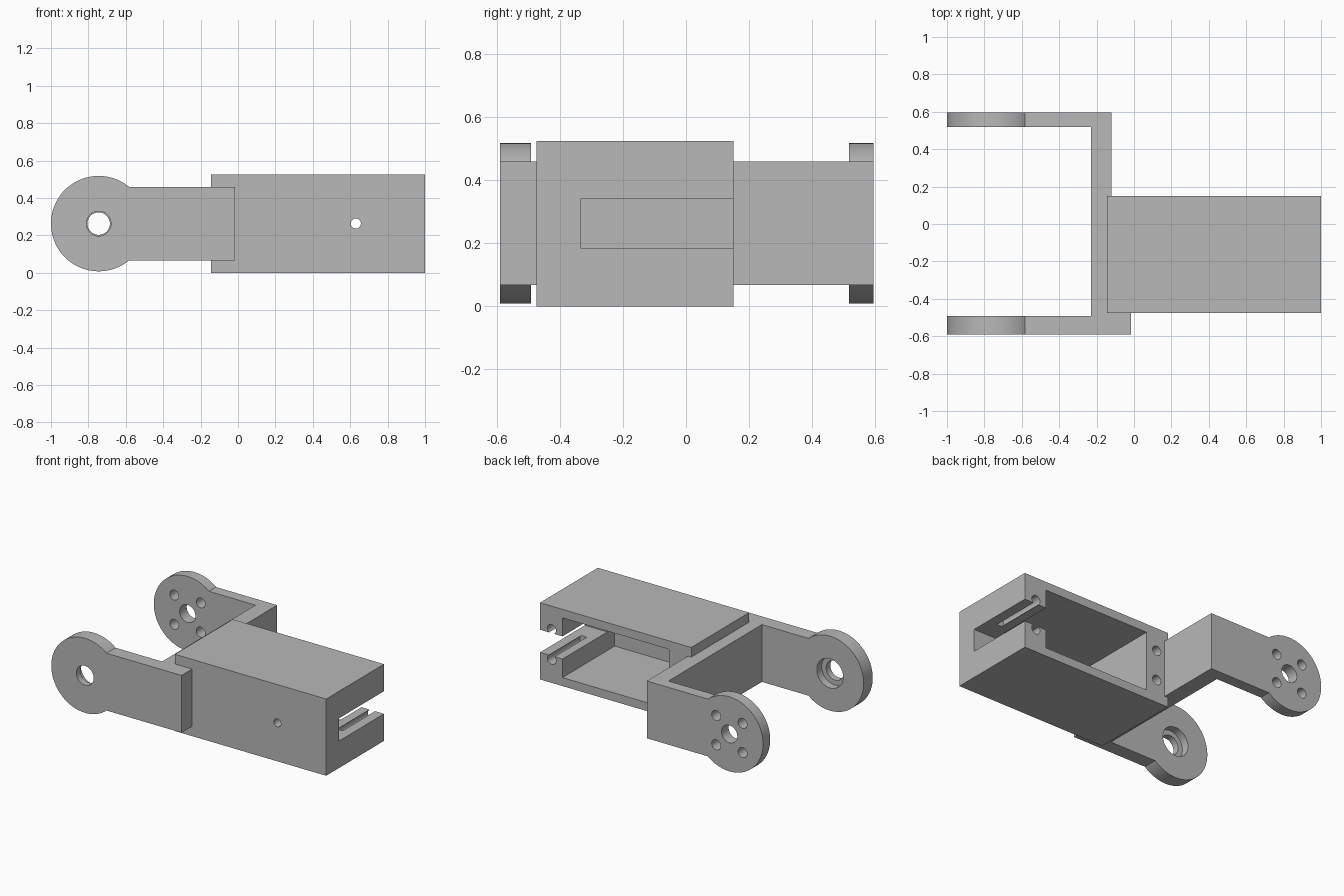
import bpy, bmesh, math
from mathutils import Matrix

cube = bpy.data.objects.get("Cube")
if cube:
    bpy.data.objects.remove(cube, do_unlink=True)

grey = bpy.data.materials.new("plain grey")
grey.use_nodes = True
tone = (0.48, 0.48, 0.48, 1)
grey.diffuse_color = tone
grey.node_tree.nodes["Principled BSDF"].inputs["Base Color"].default_value = tone


def add_object(name, bm):
    bmesh.ops.recalc_face_normals(bm, faces=bm.faces)
    mesh = bpy.data.meshes.new(name)
    bm.to_mesh(mesh)
    bm.free()
    mesh.materials.append(grey)
    ob = bpy.data.objects.new(name, mesh)
    bpy.context.collection.objects.link(ob)
    return ob


def prism(name, outline, z0, z1):
    """Extrude an xy outline upward."""
    bm = bmesh.new()
    face = bm.faces.new([bm.verts.new((x, y, z0)) for x, y in outline])
    top = bmesh.ops.extrude_face_region(bm, geom=[face])["geom"]
    bmesh.ops.translate(bm, vec=(0, 0, z1 - z0),
                        verts=[v for v in top if isinstance(v, bmesh.types.BMVert)])
    return add_object(name, bm)


def box(name, x0, x1, y0, y1, z0, z1):
    return prism(name, [(x0, y0), (x1, y0), (x1, y1), (x0, y1)], z0, z1)


def rod(name, x, z, radius, y0, y1, sides=32):
    """Cylinder lying along y."""
    bm = bmesh.new()
    place = Matrix.Translation((x, (y0 + y1) / 2, z)) @ Matrix.Rotation(math.pi / 2, 4, "X")
    bmesh.ops.create_cone(bm, cap_ends=True, segments=sides, radius1=radius,
                          radius2=radius, depth=y1 - y0, matrix=place)
    return add_object(name, bm)


def combine(target, tool, operation="DIFFERENCE"):
    mod = target.modifiers.new(operation.lower(), "BOOLEAN")
    mod.operation, mod.solver, mod.object = operation, "EXACT", tool
    bpy.context.view_layer.objects.active = target
    bpy.ops.object.modifier_apply(modifier=mod.name)
    bpy.data.objects.remove(tool, do_unlink=True)


MID = 0.263            # height of every axis
PIVOT = -0.745         # x of the pivot discs
FRONT, BACK = -0.475, 0.15
HOUSING_X = 0.4275     # middle of the housing

# Housing: hollow box, open at the back
housing = box("motor_housing", -0.145, 1, FRONT, BACK, 0, 0.525)
combine(housing, box("cavity", 0.025, 0.83, -0.415, BACK + 0.1, 0.058, 0.467))
# Cable slot through the end wall
combine(housing, box("slot", 0.7, 1.1, -0.335, BACK + 0.1, 0.185, 0.34))
# Mounting holes, which run along the slot at one end
for sx in (-1, 1):
    for sz in (-1, 1):
        combine(housing, rod("mount_hole", HOUSING_X + sx * 0.484, MID + sz * 0.103,
                             0.033, BACK - 0.35, BACK + 0.1, 24))
# Small hole in the front wall
combine(housing, rod("front_hole", 0.63, MID, 0.027, -0.6, -0.3, 24))

# Yoke: cross plate with two arms, and a foot beside the housing
yoke = prism("yoke", [(PIVOT, -0.59), (-0.015, -0.59), (-0.015, FRONT), (-0.12, FRONT),
                      (-0.12, 0.595), (PIVOT, 0.595), (PIVOT, 0.518), (-0.23, 0.518),
                      (-0.23, -0.492), (PIVOT, -0.492)], 0.067, 0.459)
# Round arm ends
for y0, y1 in ((-0.59, -0.492), (0.518, 0.595)):
    combine(yoke, rod("arm_end", PIVOT, MID, 0.255, y0, y1, 96), "UNION")
# Front pivot hole with a wider recess on the inside
combine(yoke, rod("pivot_hole", PIVOT, MID, 0.066, -0.7, -0.4, 48))
combine(yoke, rod("recess", PIVOT, MID, 0.1, -0.545, -0.4, 48))
# Back pivot hole with four screw holes
combine(yoke, rod("back_pivot_hole", PIVOT, MID, 0.06, 0.4, 0.7, 48))
for sx in (-1, 1):
    for sz in (-1, 1):
        combine(yoke, rod("screw_hole", PIVOT + sx * 0.1, MID + sz * 0.1, 0.034, 0.4, 0.7, 24))

# Smooth the round walls, keep the edges sharp
bpy.ops.object.select_all(action="DESELECT")
for ob in (housing, yoke):
    ob.select_set(True)
bpy.context.view_layer.objects.active = housing
bpy.ops.object.shade_smooth_by_angle(angle=math.radians(30))
